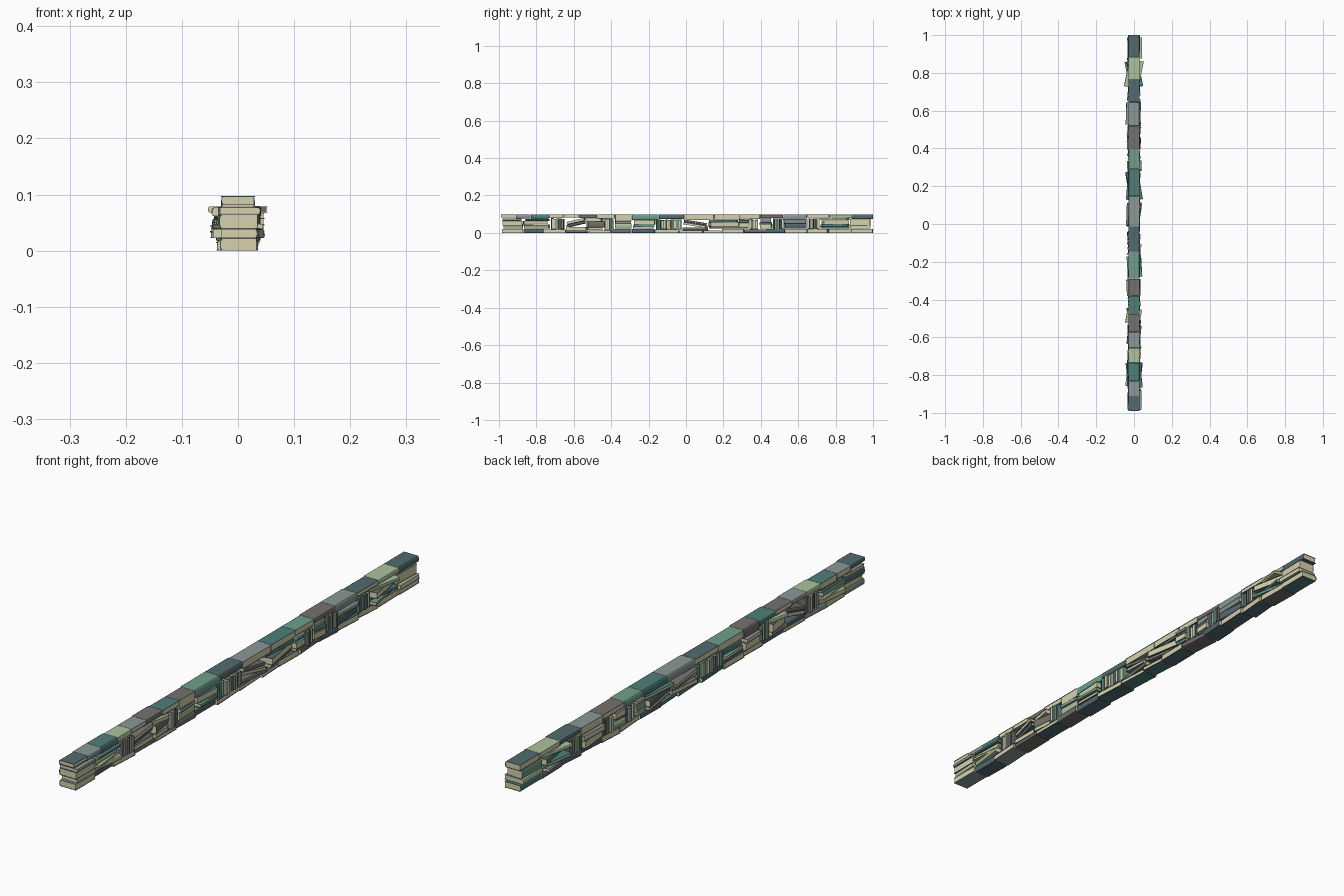
import bpy, bmesh, math, random
from mathutils import Matrix, Vector

if "Cube" in bpy.data.objects:
    bpy.data.objects.remove(bpy.data.objects["Cube"])

random.seed(11)

def material(name, rgb):
    m = bpy.data.materials.new(name)
    m.diffuse_color = (*rgb, 1)
    m.use_nodes = True
    m.node_tree.nodes["Principled BSDF"].inputs["Base Color"].default_value = m.diffuse_color
    return m

PAPER = material("paper", (0.68, 0.64, 0.42))
COVERS = {
    "slate": material("slate_cloth", (0.085, 0.145, 0.16)),
    "pale": material("pale_green_cloth", (0.42, 0.54, 0.34)),
    "grey": material("grey_cloth", (0.26, 0.32, 0.31)),
    "taupe": material("taupe_cloth", (0.18, 0.165, 0.155)),
    "green": material("green_cloth", (0.16, 0.35, 0.26)),
    "teal": material("teal_cloth", (0.08, 0.21, 0.19)),
}
NAMES = list(COVERS)

def book(name, centre, w, l, t, colour, yaw=0.0, pitch=0.0, upright=False):
    """Book of width w (spine at +x), length l (y), thickness t (z)."""
    c = min(0.0013, t * 0.14)
    bulge = min(0.004, t * 0.25)
    outer, inner = [Vector((-w / 2, 0, t / 2))], [Vector((-w / 2, 0, t / 2 - c))]
    for i in range(7):
        a = math.pi * (0.5 - i / 6)
        for pts, d in ((outer, 0), (inner, c)):
            pts.append(Vector((w / 2 - bulge - d + bulge * math.cos(a), 0, (t / 2 - d) * math.sin(a))))
    outer.append(Vector((-w / 2, 0, -t / 2)))
    inner.append(Vector((-w / 2, 0, -t / 2 + c)))
    bm = bmesh.new()

    def ring(pts, y):
        return [bm.verts.new((p.x, y, p.z)) for p in pts]

    # wrap-round cover with a rounded spine
    o0, o1 = ring(outer, -l / 2), ring(outer, l / 2)
    i0, i1 = ring(inner, -l / 2), ring(inner, l / 2)
    for k in range(len(outer) - 1):
        for a, b in ((o0, o1), (i1, i0), (i0, o0), (o1, i1)):
            bm.faces.new((a[k], a[k + 1], b[k + 1], b[k]))
    for k in (0, -1):
        bm.faces.new((o0[k], o1[k], i1[k], i0[k]))
    # page block set back from the cover edges
    m = 0.0015
    block = [p.copy() for p in inner]
    block[0].x += m
    block[-1].x += m
    p0, p1 = ring(block, -l / 2 + m), ring(block, l / 2 - m)
    n = len(block)
    pages = [bm.faces.new(p0), bm.faces.new(p1[::-1])]
    for k in range(n):
        j = (k + 1) % n
        pages.append(bm.faces.new((p0[k], p0[j], p1[j], p1[k])))
    for f in pages:
        f.material_index = 1
    bmesh.ops.recalc_face_normals(bm, faces=bm.faces)
    rot = Matrix.Rotation(yaw, 4, 'Z') @ Matrix.Rotation(pitch, 4, 'X')
    if upright:
        rot = rot @ Matrix.Rotation(math.pi / 2, 4, 'X')
    if random.random() < 0.55:
        flip = Matrix.Rotation(math.pi, 4, 'Y' if upright else 'Z')
        rot = rot @ flip
    bm.transform(Matrix.Translation(centre) @ rot)
    me = bpy.data.meshes.new(name)
    bm.to_mesh(me)
    bm.free()
    me.materials.append(COVERS[colour])
    me.materials.append(PAPER)
    ob = bpy.data.objects.new(name, me)
    bpy.context.collection.objects.link(ob)

# top course: (y start, colour, thickness), front to back
TOP = [(-.99, "slate", .015), (-.91, "grey", .02), (-.83, "teal", .024), (-.735, "pale", .018),
       (-.655, "grey", .016), (-.57, "taupe", .018), (-.475, "teal", .02), (-.38, "taupe", .034),
       (-.29, "green", .028), (-.146, "slate", .022), (-.013, "grey", .027), (.15, "teal", .025),
       (.29, "green", .022), (.395, "taupe", .018), (.52, "grey", .028), (.645, "slate", .016),
       (.767, "pale", .018), (.885, "slate", .022)]
top_spans = []
for i, (y0, col, t) in enumerate(TOP):
    y1 = TOP[i + 1][0] if i + 1 < len(TOP) else 1.0
    top_spans.append((y0, y1, t))
    book("top_book", (0, (y0 + y1) / 2, 0.097 - t / 2), 0.06, y1 - y0 - 0.001, t, col)

# bottom course, slightly askew
BOTTOM = [-.985, -.87, -.76, -.64, -.52, -.4, -.29, -.17, -.04, .09, .19, .31, .43, .53, .65, .76, .88, 1.0]
low_spans = []
for y0, y1 in zip(BOTTOM, BOTTOM[1:]):
    t = random.choice((0.014, 0.018, 0.022))
    low_spans.append((y0, y1, t))
    end = y0 < -.95 or y1 > .99
    book("bottom_book", (random.uniform(-.003, .003), (y0 + y1) / 2, t / 2), random.uniform(.06, .07),
         y1 - y0 - 0.002, t, random.choice(("slate", "slate", "taupe", "teal", "grey")),
         0 if end else random.uniform(-.1, .1))

def span_max(spans, y0, y1):
    return max(t for a, b, t in spans if a < y1 - .02 and b > y0 + .02)

def stack(y0, y1, z0, z1, weights, swing):
    """Flat pile, books swung about z."""
    z, total = z0, sum(weights)
    for wgt in weights:
        t = (z1 - z0) * wgt / total
        l = min(y1 - y0, 0.17) * random.uniform(0.88, 1.0)
        slack = (y1 - y0 - l) / 2
        book("stacked_book", (random.uniform(-.004, .004), (y0 + y1) / 2 + random.uniform(-slack, slack), z + t / 2),
             random.uniform(.062, .078), l, t * 0.98, random.choice(NAMES), random.uniform(-swing, swing))
        z += t

def row(y0, y1, z0, z1):
    """Upright books shoulder to shoulder."""
    y = y0
    while y < y1 - 0.004:
        t = min(random.uniform(.007, .016), y1 - y)
        h = (z1 - z0) * random.uniform(.86, 1)
        book("upright_book", (random.uniform(-.006, .006), y + t / 2, z0 + h / 2),
             random.uniform(.058, .072), h, t * .96, random.choice(NAMES), random.uniform(-.04, .04), 0, True)
        y += t

def lean(y0, y1, z0, z1, s):
    """One flat book with two slanting books propped over it."""
    l, h = y1 - y0, z1 - z0
    ym = (y0 + y1) / 2
    book("propped_base", (0, ym, z0 + h * .14), .066, l * .95, h * .28, random.choice(NAMES), random.uniform(-.1, .1))
    ang = s * math.atan2(h * .36, l * .9)
    for k, f in enumerate((.5, .74)):
        book("slanting_book", (random.uniform(-.005, .005), ym, z0 + h * f), random.uniform(.064, .074),
             l * .86, h * .21, random.choice(NAMES), random.uniform(-.2, .2), ang)

# middle filling, front to back
MIDDLE = [(-.985, -.87, (18, 27, 13), .05), (-.87, -.73, (2, 1, 2, 1), .22), (-.72, -.65, "row"),
          (-.645, -.53, "lean", 1), (-.53, -.44, (1, 2, 1), .25), (-.435, -.39, "row"),
          (-.385, -.29, (2, 1), .05), (-.285, -.165, (1, 1, 2), .25), (-.16, -.025, "row"),
          (-.02, .12, "lean", -1), (.125, .28, (1, 2, 1), .2), (.28, .335, (1, 2, 1, 1), .2),
          (.34, .39, "row"), (.395, .46, (2, 1, 2), .12), (.465, .52, "row"),
          (.525, .645, (3, 2), .12), (.65, .715, "row"), (.72, .87, (1, 1, 2, 1), .22),
          (.875, .99, (1, 2), .04)]
for y0, y1, kind, *arg in MIDDLE:
    z0 = span_max(low_spans, y0, y1)
    z1 = 0.097 - span_max(top_spans, y0, y1)
    if kind == "row":
        row(y0, y1, z0, z1)
    elif kind == "lean":
        lean(y0, y1, z0, z1, *arg)
    else:
        stack(y0, y1, z0, z1, kind, *arg)
